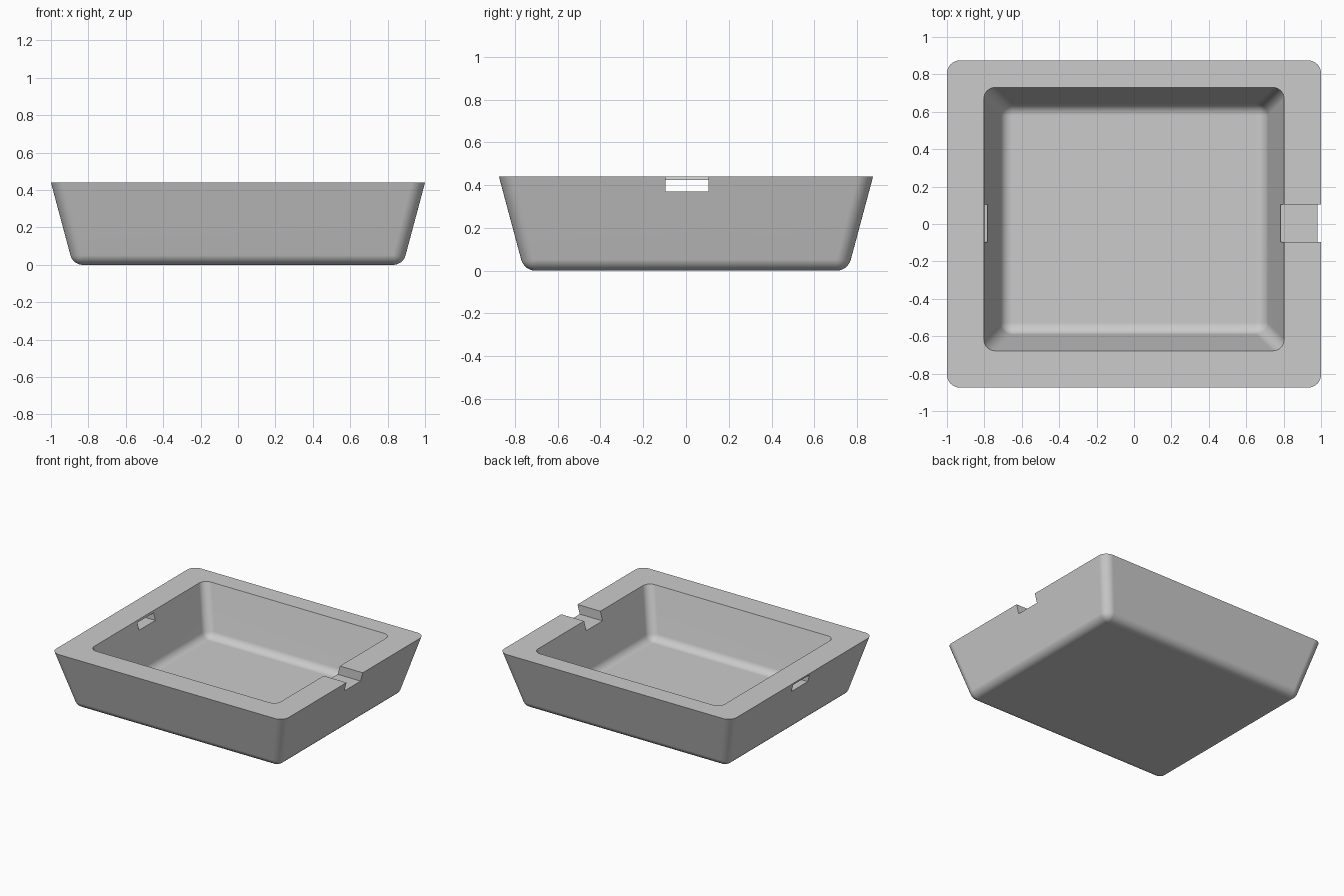
import bpy, bmesh
from math import sin, cos, tan, radians, pi

if "Cube" in bpy.data.objects:
    bpy.data.objects.remove(bpy.data.objects["Cube"])

TOP, DRAFT, SEG = 0.44, radians(15), 8


def ring(bm, core_x, core_y, r, z, oy):
    """Rounded rectangle of vertices."""
    verts = []
    for q, (sx, sy) in enumerate([(1, 1), (-1, 1), (-1, -1), (1, -1)]):
        for i in range(SEG + 1):
            a = q * pi / 2 + i / SEG * pi / 2
            verts.append(bm.verts.new((sx * core_x + r * cos(a),
                                       oy + sy * core_y + r * sin(a), z)))
    return verts


def drafted_rings(bm, hx, hy, floor, r, fillet, oy=0.0):
    """Tapered wall with a filleted lower edge, listed from rim to floor."""
    rings = [ring(bm, hx - r, hy - r, r, TOP, oy)]
    cz = floor + fillet
    z0 = cz - fillet * sin(DRAFT)
    inset = (TOP - z0) * tan(DRAFT) + fillet * cos(DRAFT)
    for i in range(SEG + 1):
        a = DRAFT + (pi / 2 - DRAFT) * i / SEG
        rings.append(ring(bm, hx - inset, hy - inset, fillet * cos(a),
                          cz - fillet * sin(a), oy))
    return rings


def cutter(name, lo, hi):
    bpy.ops.mesh.primitive_cube_add(size=1, location=[(a + b) / 2 for a, b in zip(lo, hi)])
    ob = bpy.context.object
    ob.name = name
    ob.scale = [b - a for a, b in zip(lo, hi)]
    ob.hide_render = True
    return ob


# Tray body: outer skin, flat rim and off-centre cavity
bm = bmesh.new()
outer = drafted_rings(bm, 1.0, 0.875, 0.0, 0.07, 0.07)
inner = drafted_rings(bm, 0.803, 0.704, 0.065, 0.06, 0.065, 0.026)
skin = outer[::-1] + inner
for a, b in zip(skin, skin[1:]):
    for i in range(len(a)):
        j = (i + 1) % len(a)
        bm.faces.new((a[i], a[j], b[j], b[i]))
bm.faces.new(skin[0][::-1])
bm.faces.new(skin[-1])
bmesh.ops.remove_doubles(bm, verts=bm.verts[:], dist=1e-5)
bmesh.ops.recalc_face_normals(bm, faces=bm.faces[:])
mesh = bpy.data.meshes.new("tray")
bm.to_mesh(mesh)
bm.free()
tray = bpy.data.objects.new("tray", mesh)
bpy.context.collection.objects.link(tray)

# Open notch in the right wall, enclosed slot through the left wall
cutters = [cutter("notch_cutter", (0.7, -0.095, 0.37), (1.1, 0.105, 0.6)),
           cutter("slot_cutter", (-1.1, -0.095, 0.37), (-0.7, 0.105, 0.425))]
bpy.ops.object.select_all(action='DESELECT')
bpy.context.view_layer.objects.active = tray
tray.select_set(True)
for c in cutters:
    m = tray.modifiers.new(c.name, 'BOOLEAN')
    m.operation, m.solver, m.object = 'DIFFERENCE', 'EXACT', c
    bpy.ops.object.modifier_apply(modifier=m.name)
    bpy.data.objects.remove(c)

# Smooth fillets, flat walls
bpy.ops.object.shade_smooth_by_angle(angle=radians(30))
w = tray.modifiers.new("flat_walls", 'WEIGHTED_NORMAL')
w.keep_sharp = True
